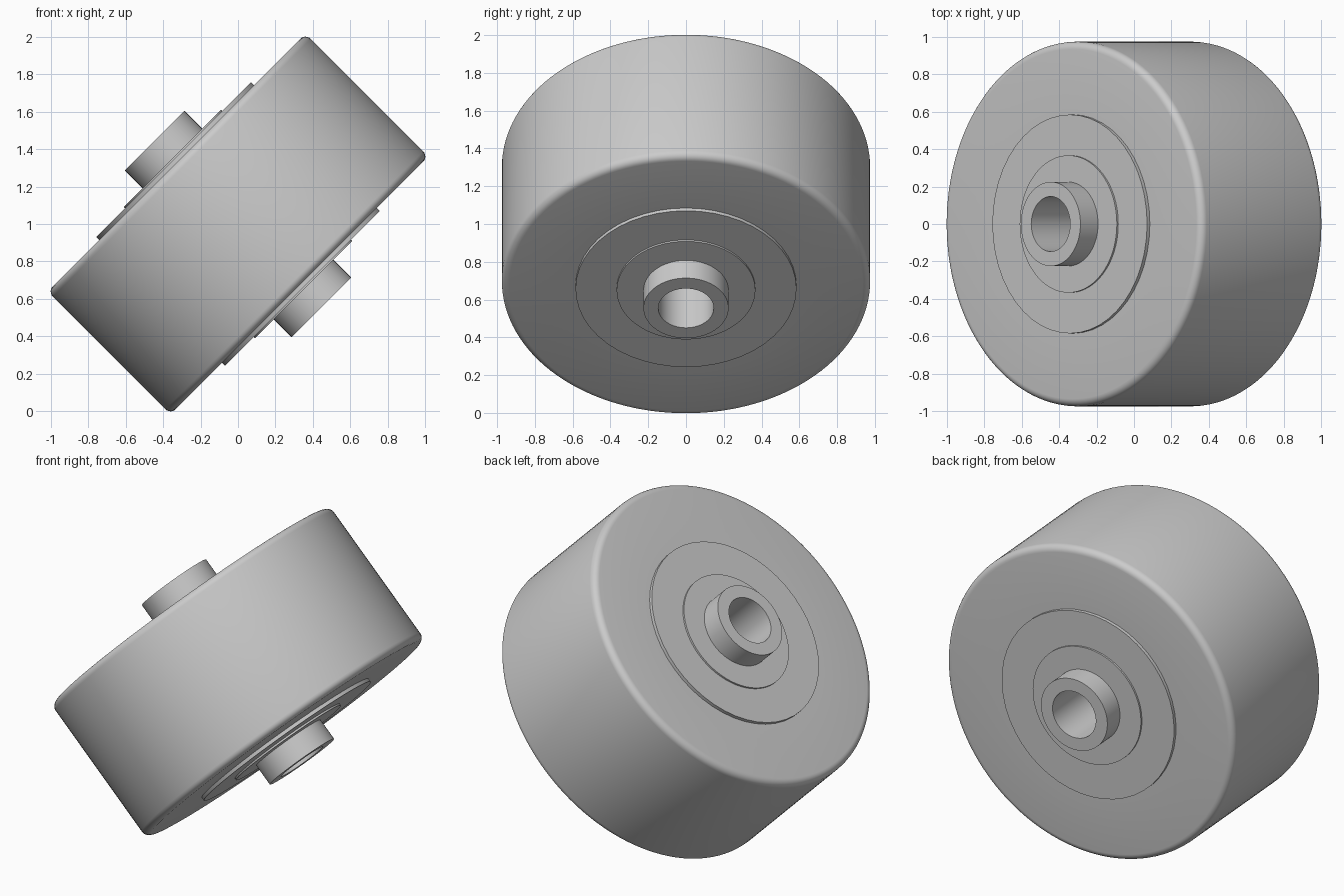
import bpy, bmesh, math
from mathutils import Matrix

cube = bpy.data.objects.get("Cube")
if cube:
    bpy.data.objects.remove(cube, do_unlink=True)

# Single grey material
grey = bpy.data.materials.new("light_grey")
grey.use_nodes = True
colour = (0.6, 0.6, 0.6, 1)
grey.diffuse_color = colour
grey.node_tree.nodes["Principled BSDF"].inputs["Base Color"].default_value = colour

# Wheel axle leans 45 degrees toward -x
TILT = Matrix.Translation((0, 0, 1)) @ Matrix.Rotation(-math.pi / 4, 4, 'Y')


def ring(name, inner, outer, half, fillet=0.0, segments=96):
    """Revolve a closed cross-section (radius, height) about the axle."""
    upper = [(outer, half)]
    if fillet:
        upper = []
        for i in range(7):
            a = i * math.pi / 12
            upper.append((outer - fillet + fillet * math.cos(a),
                          half - fillet + fillet * math.sin(a)))
    upper.append((inner, half))
    profile = upper + [(r, -z) for r, z in reversed(upper)]

    bm = bmesh.new()
    loops = []
    for s in range(segments):
        t = 2 * math.pi * s / segments
        loops.append([bm.verts.new((r * math.cos(t), r * math.sin(t), z))
                      for r, z in profile])
    n = len(profile)
    for s in range(segments):
        a, b = loops[s], loops[(s + 1) % segments]
        for k in range(n):
            m = (k + 1) % n
            bm.faces.new((a[k], b[k], b[m], a[m]))
    bmesh.ops.recalc_face_normals(bm, faces=bm.faces)
    mesh = bpy.data.meshes.new(name)
    bm.to_mesh(mesh)
    bm.free()
    mesh.materials.append(grey)
    obj = bpy.data.objects.new(name, mesh)
    obj.matrix_world = TILT
    bpy.context.collection.objects.link(obj)
    bpy.ops.object.select_all(action='DESELECT')
    obj.select_set(True)
    bpy.context.view_layer.objects.active = obj
    bpy.ops.object.shade_smooth_by_angle(angle=math.radians(30))
    return obj


# Nested parts, each stepping further out along the axle
ring("tyre", 0.57, 0.975, 0.465, fillet=0.04, segments=128)
ring("wheel_disc", 0.36, 0.585, 0.486, segments=48)
ring("bearing_cap", 0.21, 0.367, 0.497)
ring("hub_tube", 0.147, 0.225, 0.63)
